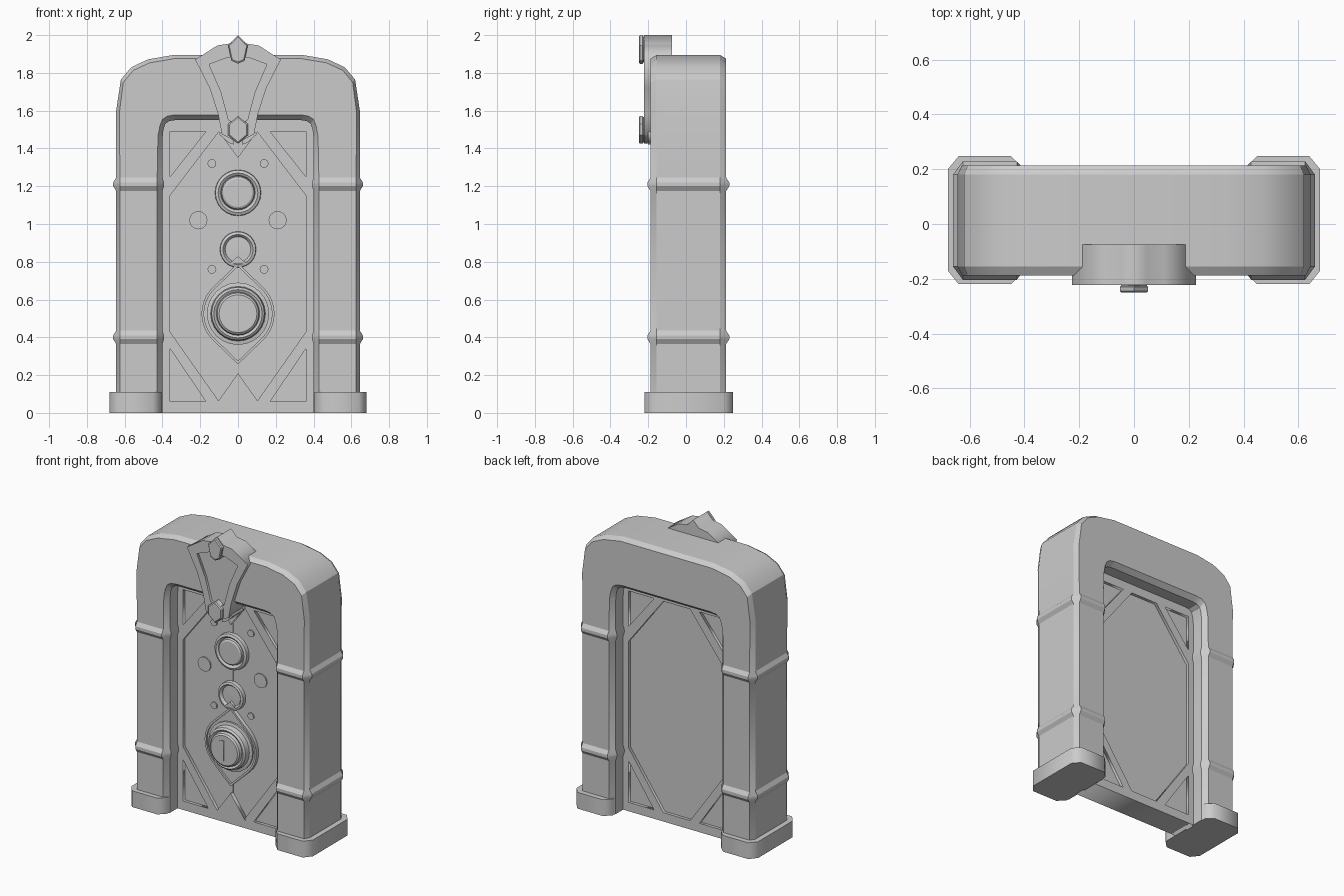
import bpy, bmesh
from math import sin, cos, pi, acos, radians
from mathutils import Vector

if "Cube" in bpy.data.objects:
    bpy.data.objects.remove(bpy.data.objects["Cube"])


def activate(ob):
    bpy.ops.object.select_all(action='DESELECT')
    ob.select_set(True)
    bpy.context.view_layer.objects.active = ob


def plate(name, loops, a, b, upright=True):
    """Flat plate from an outline plus holes; upright spans y a..b, else z a..b."""
    cu = bpy.data.curves.new(name, 'CURVE')
    cu.dimensions = '2D'
    cu.fill_mode = 'BOTH'
    cu.extrude = (b - a) / 2
    for loop in loops:
        sp = cu.splines.new('POLY')
        sp.points.add(len(loop) - 1)
        for p, (x, y) in zip(sp.points, loop):
            p.co = (x, y, 0, 1)
        sp.use_cyclic_u = True
    ob = bpy.data.objects.new(name, cu)
    bpy.context.collection.objects.link(ob)
    m = (a + b) / 2
    ob.location = (0, m, 0) if upright else (0, 0, m)
    if upright:
        ob.rotation_euler.x = pi / 2
    activate(ob)
    bpy.ops.object.convert(target='MESH')
    return ob


def grid_mesh(name, rings, closed, cap):
    """Skin a list of vertex rings."""
    bm = bmesh.new()
    vs = [[bm.verts.new(p) for p in r] for r in rings]
    n = len(rings[0])
    for i in range(len(vs) - 1):
        for j in range(n):
            k = (j + 1) % n
            bm.faces.new((vs[i][j], vs[i][k], vs[i + 1][k], vs[i + 1][j]))
    if cap:
        bm.faces.new(vs[0])
        bm.faces.new(vs[-1])
    bmesh.ops.remove_doubles(bm, verts=bm.verts, dist=1e-5)
    bmesh.ops.recalc_face_normals(bm, faces=bm.faces)
    me = bpy.data.meshes.new(name)
    bm.to_mesh(me)
    bm.free()
    ob = bpy.data.objects.new(name, me)
    bpy.context.collection.objects.link(ob)
    activate(ob)
    bpy.ops.object.shade_smooth_by_angle(angle=radians(25))
    return ob


def lathe(name, x, z, y, prof, n=24):
    """Round boss facing -y; profile is (radius, height off y)."""
    rings = [[(x + max(r, 1e-4) * cos(2 * pi * i / n), y - h,
               z + max(r, 1e-4) * sin(2 * pi * i / n)) for i in range(n)] for r, h in prof]
    return grid_mesh(name, rings, True, True)


def flip(pts):
    return [(-x, y) for x, y in pts]


def sym(half):
    """Complete a right-hand outline whose first and last points lie on x = 0."""
    return half + flip(half[1:-1][::-1])


# Arch: chamfered section swept along matching outer and inner points
half = [(.645, 0, .40, 0, 0)]
for zb in (.40, 1.21):
    half += [(.645, zb - .035, .40, zb - .035, 0), (.645, zb - .01, .40, zb - .01, .016),
             (.645, zb + .01, .40, zb + .01, .016), (.645, zb + .035, .40, zb + .035, 0)]
half += [(.645, 1.60, .40, 1.45, 0), (.62, 1.765, .395, 1.50, 0), (.565, 1.83, .385, 1.53, 0),
         (.475, 1.872, .365, 1.545, 0), (.34, 1.895, .33, 1.55, 0)]
stations = half + [(-a, b, -c, d, e) for a, b, c, d, e in half[::-1]]
yf, yb, c1, c2 = -.188, .213, .033, .028
rings = []
for ox, oz, ix, iz, e in stations:
    o, i = Vector((ox, oz)), Vector((ix, iz))
    u = (o - i).normalized()
    sec = [(o + u * e, yf + c1), (o - u * .02, yf - e), (i + u * c2, yf - e), (i - u * e * .5, yf + c1),
           (i - u * e * .5, yb - c1), (i + u * c2, yb + e), (o - u * .02, yb + e), (o + u * e, yb - c1)]
    rings.append([(p.x, y, p.y) for p, y in sec])
grid_mesh("arch", rings, True, True)

# Feet
foot = [(.64, -.22), (.68, -.17), (.68, .20), (.64, .248), (.45, .248),
        (.405, .205), (.405, -.175), (.45, -.22)]
plate("foot_right", [foot], 0, .11, False)
plate("foot_left", [flip(foot)], 0, .11, False)

# Door slab with open frames on both faces
FRONT, BACK = -.055, .08
rect = [(-.41, 0), (.41, 0), (.41, 1.56), (-.41, 1.56)]
plate("door_slab", [rect], FRONT, BACK)
octagon = [(.10, .06), (.36, .43), (.36, 1.15), (.10, 1.49)]
octagon += flip(octagon[::-1])
tri_top = [(.36, 1.49), (.17, 1.49), (.36, 1.25)]
tri_low = [(.36, .06), (.17, .06), (.36, .34)]
holes = [octagon, tri_top, flip(tri_top), tri_low, flip(tri_low)]
plate("door_frame_front", [rect] + holes, FRONT - .02, FRONT)
plate("door_frame_back", [rect] + holes, BACK, BACK + .02)

# Door points and centre seam
plate("door_point_low", [[(-.11, .055), (.11, .055), (0, .21)]], FRONT - .025, FRONT)
plate("door_point_top", [[(-.11, 1.5), (0, 1.35), (.11, 1.5)]], FRONT - .025, FRONT)
plate("door_seam", [[(-.004, .2), (.004, .2), (.004, 1.36), (-.004, 1.36)]], FRONT - .005, FRONT)

# Round bosses
lathe("upper_ring", 0, 1.165, FRONT,
      [(.122, 0), (.12, .025), (.105, .032), (.095, .025), (.09, .012), (.085, .03), (.075, .036), (0, .036)])
lathe("middle_ring", 0, .865, FRONT,
      [(.096, 0), (.094, .025), (.08, .03), (.072, .022), (.068, .012), (0, .014)])
plate("middle_ring_notch", [[(-.045, .79), (.045, .79), (0, .83)]], FRONT - .03, FRONT)


# Eye-shaped surround: circle with pointed top and bottom
def eye(r, tip, z=.525):
    t = pi / 2 - acos(r / tip)
    arc = [(r * cos(-t + 2 * t * k / 10), z + r * sin(-t + 2 * t * k / 10)) for k in range(11)]
    return sym([(0, z - tip)] + arc + [(0, z + tip)])


plate("eye_base", [eye(.193, .268)], FRONT - .015, FRONT)
plate("eye_rim", [eye(.193, .268), eye(.180, .250)], FRONT - .026, FRONT - .015)
lathe("knob", 0, .525, FRONT - .014,
      [(.165, 0), (.165, .012), (.145, .016), (.14, .05), (.128, .06), (.115, .052), (.11, .072), (.10, .08), (0, .08)])
arc = [(.068 * cos(pi / 2 + pi * k / 10), .525 + .068 * sin(pi / 2 + pi * k / 10)) for k in range(11)]
plate("knob_half_disc", [arc], FRONT - .1, FRONT - .09)

# Small studs around the rings
for s, side in ((1, "right"), (-1, "left")):
    for x, z, r, nm in ((.138, 1.32, .023, "top"), (.21, 1.02, .048, "middle"), (.138, .76, .023, "low")):
        lathe(f"stud_{nm}_{side}", s * x, z, FRONT, [(r, 0), (r, .008), (0, .008)], 16)

# Keystone: solid fan with raised rim
fan = sym([(0, 2.0), (.045, 1.955), (.11, 1.945), (.227, 1.87), (.15, 1.72), (.105, 1.58),
           (.085, 1.475), (.045, 1.455), (0, 1.425)])
pocket = sym([(0, 1.885), (.06, 1.88), (.153, 1.845), (.09, 1.70), (.05, 1.55), (0, 1.53)])
plate("keystone_body", [fan], -.205, -.075)
plate("keystone_rim", [fan, pocket], -.222, -.205)


# Gems at the top and bottom of the keystone
def gem(name, half_pts):
    pts = sym(half_pts)
    cz = (half_pts[0][1] + half_pts[-1][1]) / 2
    rings = [[(x * f, y, cz + (z - cz) * f) for x, z in pts]
             for f, y in ((1, -.20), (.9, -.226), (1, -.230), (1, -.244), (.88, -.25))]
    grid_mesh(name, rings, True, True)


gem("gem_top", [(0, 2.0), (.052, 1.945), (.035, 1.865), (0, 1.848)])
gem("gem_low", [(0, 1.572), (.052, 1.53), (.052, 1.47), (0, 1.425)])

# Lower wings beneath the keystone
wing = [(.05, 1.53), (.085, 1.49), (.10, 1.475), (.05, 1.43), (.02, 1.42)]
plate("wing_right", [wing], -.20, -.075)
plate("wing_left", [flip(wing)], -.20, -.075)
